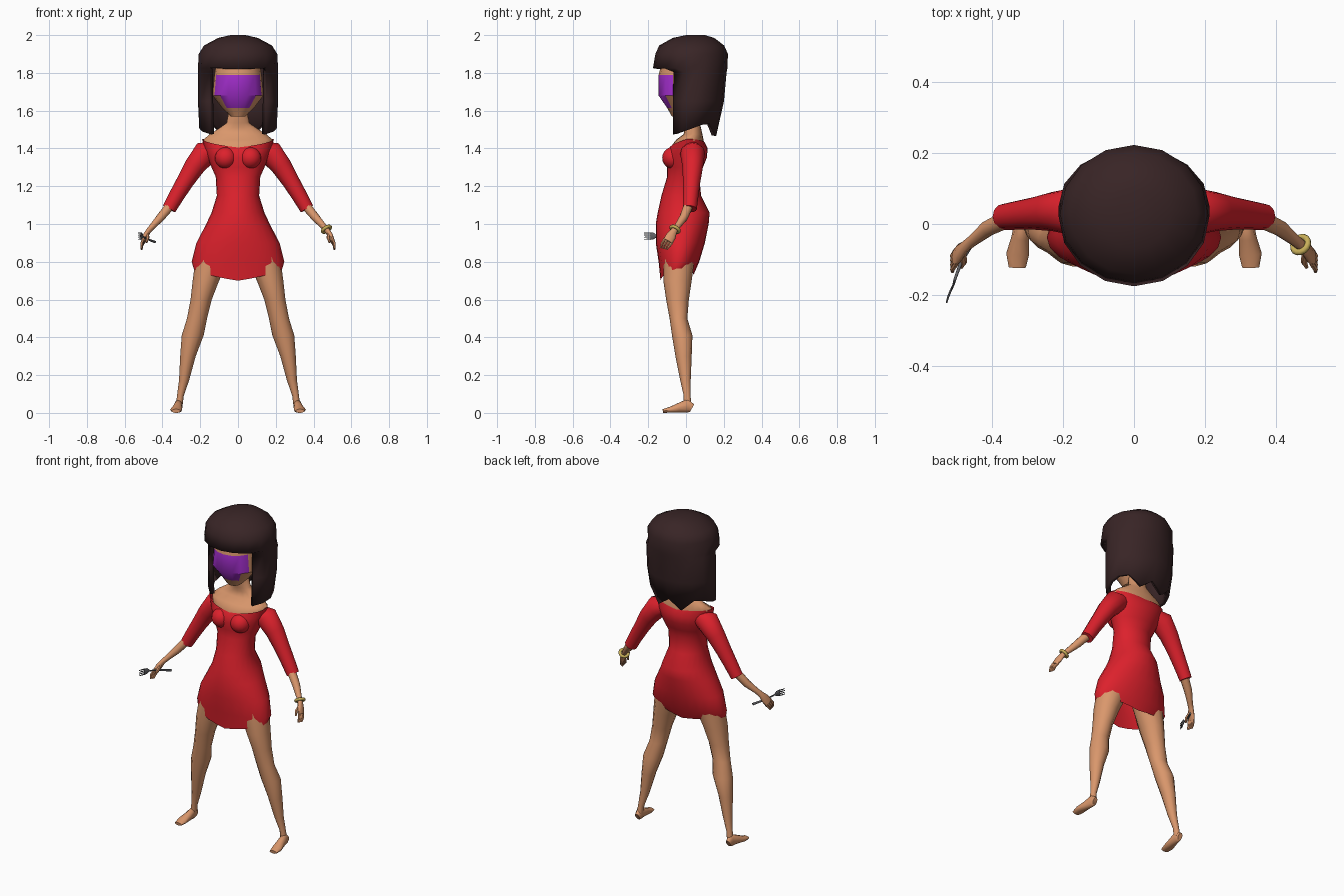
import bpy, bmesh, math
from mathutils import Vector

cube = bpy.data.objects.get("Cube")
if cube:
    bpy.data.objects.remove(cube, do_unlink=True)


def material(name, r, g, b):
    mat = bpy.data.materials.new(name)
    mat.use_nodes = True
    mat.diffuse_color = (r, g, b, 1)
    shader = mat.node_tree.nodes["Principled BSDF"]
    shader.inputs["Base Color"].default_value = (r, g, b, 1)
    shader.inputs["Roughness"].default_value = 0.8
    return mat


skin = material("warm skin", .70, .31, .15)
red = material("red cloth", .72, .015, .025)
brown = material("dark brown hair", .04, .018, .019)
purple = material("purple visor", .36, .027, .60)
grey = material("grey steel", .12, .12, .13)
gold = material("yellow gold", .58, .43, .10)


def finish(name, bm, mats, angle=50, mirror=False):
    """Turn a bmesh into a named, shaded object, optionally mirrored in x."""
    bmesh.ops.recalc_face_normals(bm, faces=bm.faces)
    mesh = bpy.data.meshes.new(name)
    bm.to_mesh(mesh)
    bm.free()
    obj = bpy.data.objects.new(name, mesh)
    bpy.context.collection.objects.link(obj)
    for mat in mats:
        mesh.materials.append(mat)
    bpy.ops.object.select_all(action="DESELECT")
    obj.select_set(True)
    bpy.context.view_layer.objects.active = obj
    bpy.ops.object.shade_smooth_by_angle(angle=math.radians(angle))
    if mirror:
        obj.modifiers.new("other side", "MIRROR")
    return obj


def skin_rings(bm, rings, caps=(True, True)):
    """Bridge rows of points with quads."""
    rows = [[bm.verts.new(p) for p in ring] for ring in rings]
    n = len(rows[0])
    faces = []
    for low, high in zip(rows, rows[1:]):
        faces.append([bm.faces.new((low[k], low[(k + 1) % n], high[(k + 1) % n], high[k]))
                      for k in range(n)])
    for row, cap in zip((rows[0], rows[-1]), caps):
        if cap:
            bm.faces.new(row)
    return faces


def level_rings(rows, n, height=lambda i, a, z: z):
    """Horizontal ovals from (z, x, y, half width, half depth); angle 0 is front."""
    return [[(x + w * math.sin(a), y - d * math.cos(a), height(i, a, z))
             for a in (math.tau * k / n for k in range(n))]
            for i, (z, x, y, w, d) in enumerate(rows)]


def tube(bm, points, n=10):
    """Oval tube along (x, y, z, radius, other radius) points."""
    centres = [Vector(p[:3]) for p in points]
    rings = []
    for i, c in enumerate(centres):
        t = (centres[min(i + 1, len(centres) - 1)] - centres[max(i - 1, 0)]).normalized()
        u = Vector((1, 0, 0))
        u = (u - t * u.dot(t)).normalized()
        v = t.cross(u)
        r, s = points[i][3], points[i][-1]
        rings.append([c + u * r * math.cos(a) + v * s * math.sin(a)
                      for a in (math.tau * k / n for k in range(n))])
    skin_rings(bm, rings)


# Dress body: (z, half width, front y, back y), hem dips at the front
profile = [(.73, .235, -.135, .04), (.80, .245, -.145, .07), (.90, .22, -.16, .10),
           (1.0, .168, -.16, .12), (1.06, .14, -.15, .125), (1.15, .112, -.13, .08),
           (1.25, .118, -.10, .07), (1.30, .14, -.10, .09), (1.35, .16, -.11, .11),
           (1.40, .178, -.10, .115), (1.43, .19, -.085, .10)]


def dress_height(i, a, z):
    if i == 0:
        return z + .035 * abs(math.sin(a)) - .03 * math.cos(a) * (math.cos(a) > 0)
    if i == len(profile) - 1:
        return z + .02 * abs(math.sin(a)) - .025 * max(0, math.cos(a))
    return z - .012 * max(0, math.cos(a)) * (i == len(profile) - 2)


bm = bmesh.new()
rows = [(z, 0, (f + b) / 2, w, (b - f) / 2) for z, w, f, b in profile]
skin_rings(bm, level_rings(rows, 24, dress_height), (False, False))
finish("dress_body", bm, [red])

# Bust
bm = bmesh.new()
bmesh.ops.create_uvsphere(bm, u_segments=16, v_segments=10, radius=.058)
bmesh.ops.translate(bm, verts=bm.verts, vec=(.065, -.068, 1.35))
finish("dress_bust", bm, [red], mirror=True)

# Sleeves
bm = bmesh.new()
tube(bm, [(.12, .03, 1.39, .05), (.175, .035, 1.375, .066), (.23, .035, 1.305, .055),
          (.28, .03, 1.225, .046), (.325, .025, 1.15, .041), (.365, .02, 1.08, .037)], 12)
finish("sleeves", bm, [red], mirror=True)

# Shoulders and neck
bm = bmesh.new()
skin_rings(bm, level_rings([(1.37, 0, .01, .15, .09), (1.41, 0, .01, .17, .09),
                            (1.445, 0, .02, .185, .073), (1.475, 0, .037, .15, .05),
                            (1.51, 0, .037, .095, .042), (1.535, 0, .03, .06, .042),
                            (1.62, 0, .02, .045, .042)], 20))
finish("shoulders_and_neck", bm, [skin])

# Head with the visor as front faces
bm = bmesh.new()
bands = skin_rings(bm, level_rings([(1.57, 0, -.035, .04, .04), (1.615, 0, -.02, .085, .08),
                                    (1.68, 0, -.02, .135, .125), (1.79, 0, -.02, .125, .125),
                                    (1.88, 0, -.01, .11, .11)], 16))
for band, reach in ((1, 2), (2, 3)):
    for k in range(-reach, reach):
        bands[band][k].material_index = 1
finish("head_and_visor", bm, [skin, purple], 35)

# Bobbed hair with fringe, open face and ragged ends
ends = [1.5, 1.5, 1.475, 1.49, 1.505, 1.525, 1.53, 1.465, 1.52]


def hair_height(i, a, z):
    k = round(a / math.tau * 16)
    return ends[min(k, 16 - k)] if i == 0 else z


bm = bmesh.new()
bands = skin_rings(bm, level_rings([(1.48, 0, .03, .205, .14), (1.65, 0, .043, .212, .158),
                                    (1.805, 0, .05, .212, .165), (1.825, 0, .022, .212, .197),
                                    (1.9, 0, .03, .208, .192), (1.945, 0, .03, .18, .172),
                                    (1.985, 0, .04, .105, .11), (2.0, 0, .05, .04, .05)],
                                   16, hair_height), (False, True))
opening = [bands[i][k] for i in range(3) for k in range(-2, 2)]
bmesh.ops.delete(bm, geom=opening, context="FACES")
hair = finish("hair", bm, [brown], 45)
shell = hair.modifiers.new("thickness", "SOLIDIFY")
shell.thickness = .025
shell.offset = -1

# Legs
bm = bmesh.new()
skin_rings(bm, level_rings([(.035, .312, .008, .018, .022), (.09, .305, .006, .018, .018),
                            (.175, .285, -.003, .027, .028), (.3, .265, -.013, .041, .043),
                            (.41, .24, -.02, .058, .054), (.5, .217, -.04, .053, .047),
                            (.6, .195, -.045, .056, .06), (.7, .17, -.045, .07, .075),
                            (.85, .125, -.035, .095, .085)], 12))
finish("legs", bm, [skin], mirror=True)

# Feet
bm = bmesh.new()
tube(bm, [(.314, .032, .025, .014, .024), (.314, .008, .038, .021, .038),
          (.32, -.04, .026, .025, .026), (.327, -.085, .016, .032, .016),
          (.328, -.122, .01, .024, .01)])
finish("feet", bm, [skin], mirror=True)

# Forearms, palms, fingers and thumbs
bm = bmesh.new()
tube(bm, [(.34, .022, 1.12, .027), (.41, -.012, 1.035, .023), (.455, -.048, .985, .016),
          (.475, -.064, .962, .014, .018), (.49, -.08, .935, .014, .028),
          (.502, -.095, .908, .011, .028)])
for i in range(4):
    side = (i - 1.5) * .013
    tube(bm, [(.500, -.093 + side, .912 - side * .5, .008),
              (.510, -.108 + side, .890 - side * .4, .007),
              (.510, -.118 + side * .8, .868 - side * .2, .005)], 6)
tube(bm, [(.48, -.078, .95, .009), (.478, -.108, .925, .009), (.485, -.122, .902, .005)], 6)
finish("arms_and_hands", bm, [skin], mirror=True)

# Bracelet on the left wrist
bpy.ops.mesh.primitive_torus_add(major_radius=.024, minor_radius=.009,
                                 major_segments=14, minor_segments=8,
                                 location=(.468, -.058, .972))
bracelet = bpy.context.object
bracelet.name = "bracelet"
bracelet.rotation_mode = "QUATERNION"
bracelet.rotation_quaternion = Vector((.45, -.4, -.7)).to_track_quat("Z", "Y")
bracelet.data.materials.append(gold)
bpy.ops.object.shade_smooth_by_angle(angle=math.radians(50))

# Fork in the right hand: handle, flat head and four tines
bm = bmesh.new()
tube(bm, [(-.44, -.03, .905, .007), (-.485, -.105, .922, .005),
          (-.503, -.155, .933, .004), (-.507, -.17, .936, .003, .017),
          (-.515, -.188, .936, .003, .02)], 8)
for i in range(4):
    z = .936 + (i - 1.5) * .011
    tube(bm, [(-.514, -.185, z, .003), (-.522, -.205, z, .003), (-.527, -.222, z, .002)], 6)
finish("fork", bm, [grey])
